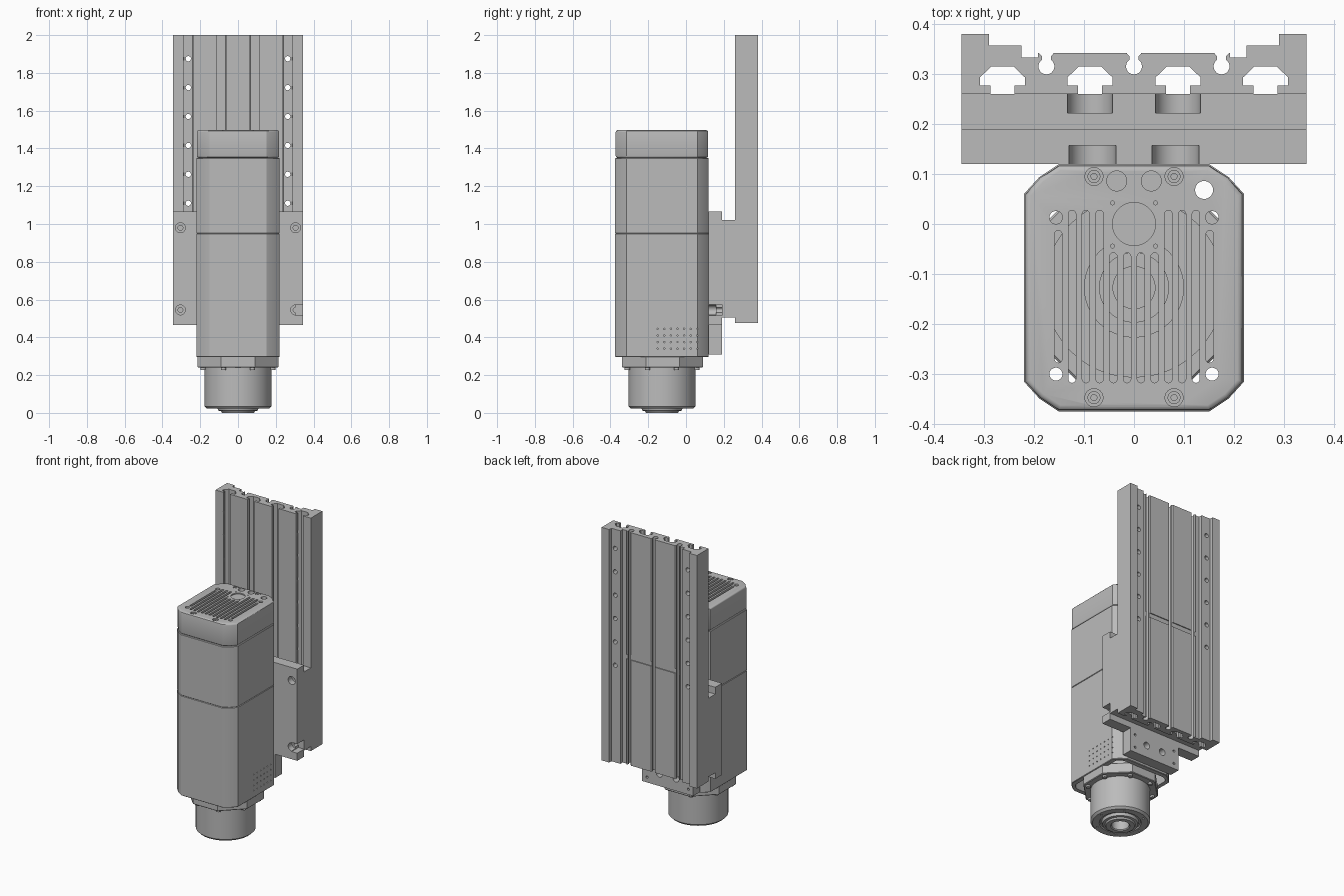
import bpy, bmesh, math
from math import pi, sin, cos
from mathutils import Matrix, Vector

cube = bpy.data.objects.get("Cube")
if cube:
    bpy.data.objects.remove(cube, do_unlink=True)

grey = bpy.data.materials.new("machined_grey")
grey.use_nodes = True
grey.diffuse_color = (0.5, 0.5, 0.5, 1)
grey.node_tree.nodes["Principled BSDF"].inputs["Base Color"].default_value = (0.5, 0.5, 0.5, 1)

CY = -0.127  # spindle axis


def prism(bm, pts, z0, z1, bevel=0, segments=2):
    """Extrude an xy outline from z0 to z1, optionally rounding both end rims."""
    verts = [bm.verts.new((x, y, z0)) for x, y in pts]
    face = bm.faces.new(verts)
    top = bmesh.ops.extrude_face_region(bm, geom=[face])["geom"]
    moved = [g for g in top if isinstance(g, bmesh.types.BMVert)]
    bmesh.ops.translate(bm, verts=moved, vec=(0, 0, z1 - z0))
    bmesh.ops.recalc_face_normals(bm, faces=bm.faces[:])
    if bevel:
        rims = [e for e in bm.edges if abs(e.verts[0].co.z - e.verts[1].co.z) < 1e-6]
        bmesh.ops.bevel(bm, geom=rims, offset=bevel, segments=segments, affect='EDGES', profile=0.5)


def box(bm, x0, x1, y0, y1, z0, z1):
    prism(bm, [(x0, y0), (x1, y0), (x1, y1), (x0, y1)], z0, z1)


def rod(bm, r, start, end, sides=32):
    a, b = Vector(start), Vector(end)
    rot = (b - a).to_track_quat('Z', 'Y').to_matrix().to_4x4()
    bmesh.ops.create_cone(bm, cap_ends=True, segments=sides, radius1=r, radius2=r,
                          depth=(b - a).length, matrix=Matrix.Translation((a + b) / 2) @ rot)


def lathe(bm, profile, y, steps=64):
    """Spin a closed (radius, z) profile about a vertical axis."""
    verts = [bm.verts.new((r, y, z)) for r, z in profile]
    edges = [bm.edges.new((verts[i], verts[(i + 1) % len(verts)])) for i in range(len(verts))]
    bmesh.ops.spin(bm, geom=verts + edges, cent=(0, y, 0), axis=(0, 0, 1),
                   angle=2 * pi, steps=steps, use_duplicate=False)
    bmesh.ops.remove_doubles(bm, verts=bm.verts[:], dist=1e-5)
    bmesh.ops.recalc_face_normals(bm, faces=bm.faces[:])


def make(name, bm):
    mesh = bpy.data.meshes.new(name)
    bm.to_mesh(mesh)
    bm.free()
    mesh.materials.append(grey)
    ob = bpy.data.objects.new(name, mesh)
    bpy.context.scene.collection.objects.link(ob)
    return ob


def finish(ob, cutter_bm=None):
    """Subtract the cutter shapes, then shade."""
    bpy.ops.object.select_all(action='DESELECT')
    bpy.context.view_layer.objects.active = ob
    ob.select_set(True)
    if cutter_bm:
        cutter = make(ob.name + "_cutter", cutter_bm)
        cutter.hide_render = True
        mod = ob.modifiers.new("cut", 'BOOLEAN')
        mod.operation, mod.solver, mod.object = 'DIFFERENCE', 'EXACT', cutter
        mod.use_self = True
        bpy.ops.object.modifier_apply(modifier="cut")
        bpy.data.objects.remove(cutter, do_unlink=True)
    bpy.ops.object.shade_smooth_by_angle(angle=math.radians(30))


def arc(cx, cy, r, a0, a1, n):
    return [(cx + r * cos(a0 + (a1 - a0) * i / n), cy + r * sin(a0 + (a1 - a0) * i / n))
            for i in range(n + 1)]


def outline(inset=0):
    """Square housing section with softly bowed corner chamfers."""
    x, back, front = 0.22 - inset, 0.12 - inset, -0.375 + inset
    right = [(0.15, front), (0.189 - inset / 2, -0.349 + inset / 2), (x, -0.315),
             (x, 0.06), (0.189 - inset / 2, 0.094 - inset / 2), (0.15, back)]
    return right + [(-px, py) for px, py in reversed(right)]


# Hollow housing sections
for name, z0, z1 in (("lower_housing", 0.295, 0.95), ("upper_housing", 0.95, 1.35)):
    bm, cut = bmesh.new(), bmesh.new()
    prism(bm, outline(), z0, z1, 0.003, 1)
    prism(cut, outline(0.03), z0 - 0.1, z1 + 0.1)
    if name == "lower_housing":  # small vent holes
        for i in range(7):
            for j in range(4):
                y, z = -0.15 + 0.035 * i, 0.34 + 0.035 * j
                rod(cut, 0.004, (0.21, y, z), (0.23, y, z), 8)
    finish(make(name, bm), cut)

# Top cap with vent slots, bolt pockets and ports
bm, cut = bmesh.new(), bmesh.new()
prism(bm, outline(0.003), 1.35, 1.497, 0.01, 3)
prism(cut, outline(0.033), 1.3, 1.46)
for i in range(12):
    x = (i - 5.5) * 0.0275
    y0, y1 = (-0.27, -0.02) if i in (0, 11) else (-0.31, -0.065) if 4 <= i <= 7 else (-0.31, 0.02)
    prism(cut, arc(x, y1, 0.0075, 0, pi, 6) + arc(x, y0, 0.0075, pi, 2 * pi, 6), 1.44, 1.52)
for s in (-1, 1):
    for y in (0.013, -0.3):
        rod(cut, 0.013, (s * 0.156, y, 1.44), (s * 0.156, y, 1.52), 20)
    for y in (0.095, -0.347):
        rod(cut, 0.018, (s * 0.08, y, 1.482), (s * 0.08, y, 1.52), 24)
    rod(cut, 0.02, (s * 0.0345, 0.086, 1.475), (s * 0.0345, 0.086, 1.52), 24)
    for y in (0.042, -0.044):
        rod(cut, 0.004, (s * 0.043, y, 1.485), (s * 0.043, y, 1.52), 10)
rod(cut, 0.018, (0.14, 0.068, 1.44), (0.14, 0.068, 1.52), 24)
rod(cut, 0.043, (0, 0, 1.49), (0, 0, 1.52), 40)
finish(make("vented_cap", bm), cut)

bm = bmesh.new()
for s in (-1, 1):
    for y in (0.095, -0.347):
        lathe(bm, [(0.006, 1.48), (0.013, 1.48), (0.013, 1.494), (0.006, 1.494)], 0, 16)
        bmesh.ops.translate(bm, verts=[v for v in bm.verts if abs(v.co.x) < 0.02 and abs(v.co.y) < 0.02],
                            vec=(s * 0.08, y, 0))
finish(make("cap_bolts", bm))

# Motor core and fan inside the housing
bm = bmesh.new()
for r, z0, z1 in ((0.18, 0.3, 1.15), (0.1, 1.15, 1.28), (0.07, 1.28, 1.32), (0.043, 1.32, 1.36)):
    rod(bm, r, (0, CY, z0), (0, CY, z1), 48)
finish(make("motor_core", bm))

# Octagonal collar and its bolts
bm = bmesh.new()
prism(bm, arc(0, CY + 0.003, 0.232, pi / 8, 2 * pi - pi / 8, 7), 0.24, 0.31, 0.004, 1)
finish(make("collar", bm))
bm = bmesh.new()
for i in range(8):
    a = i * pi / 4 + pi / 8
    x, y = 0.2 * cos(a), CY + 0.2 * sin(a)
    rod(bm, 0.014, (x, y, 0.228), (x, y, 0.25), 16)
finish(make("collar_bolts", bm))

# Spindle nose with bored end
bm, cut = bmesh.new(), bmesh.new()
lathe(bm, [(0.052, 0.2), (0.178, 0.25), (0.178, 0.035), (0.165, 0.022), (0.125, 0.022), (0.12, 0.03),
           (0.11, 0.03), (0.105, 0.012), (0.09, 0.01), (0.085, 0), (0.058, 0), (0.052, 0.006)], CY)
for i in range(6):
    x, y = 0.145 * cos(i * pi / 3), CY + 0.145 * sin(i * pi / 3)
    rod(cut, 0.007, (x, y, 0.01), (x, y, 0.04), 12)
finish(make("spindle_nose", bm), cut)
bm = bmesh.new()
rod(bm, 0.054, (0, CY, 0.1), (0, CY, 0.21))
finish(make("spindle_shaft", bm))

# Mounting plate: counterbored holes, one open side slot, scalloped top
bm, cut = bmesh.new(), bmesh.new()
box(bm, -0.345, 0.345, 0.12, 0.19, 0.465, 1.065)
for x, z in ((-0.305, 0.98), (0.305, 0.98), (-0.305, 0.545), (0.305, 0.545)):
    rod(cut, 0.026, (x, 0.1, z), (x, 0.16, z))
    rod(cut, 0.013, (x, 0.15, z), (x, 0.2, z), 20)
box(cut, 0.305, 0.36, 0.1, 0.2, 0.515, 0.575)
for s in (-1, 1):
    rod(cut, 0.047, (s * 0.083, 0.1, 1.065), (s * 0.083, 0.157, 1.065))
finish(make("mounting_plate", bm), cut)

bm, cut = bmesh.new(), bmesh.new()
box(bm, -0.345, 0.345, 0.19, 0.26, 0.505, 1.02)
for s in (-1, 1):
    rod(cut, 0.045, (s * 0.088, 0.222, 1.02), (s * 0.088, 0.27, 1.02))
finish(make("carriage_spacer", bm), cut)

# Lower bracket hanging under the plate
bm, cut = bmesh.new(), bmesh.new()
box(bm, -0.185, 0.185, 0.12, 0.19, 0.31, 0.465)
for s in (-1, 1):
    rod(cut, 0.022, (s * 0.06, 0.1, 0.39), (s * 0.06, 0.2, 0.39), 24)
    for z in (0.345, 0.43):
        rod(cut, 0.008, (s * 0.15, 0.17, z), (s * 0.15, 0.2, z), 12)
finish(make("lower_bracket", bm), cut)

# Slotted back rail
half = [(0.345, 0.26), (0.345, 0.38), (0.29, 0.38), (0.29, 0.357), (0.225, 0.357),
        (0.225, 0.333), (0.192, 0.333), (0.192, 0.342)]
bm, cut = bmesh.new(), bmesh.new()
prism(bm, half + [(-x, y) for x, y in reversed(half)], 0.475, 2.0)
for x in (-0.175, 0, 0.175):  # keyhole slots in the back
    ring = arc(x, 0.315, 0.016, pi / 2 + 0.6, 2.5 * pi - 0.6, 16)
    prism(cut, [(x + 0.022, 0.35), (x - 0.022, 0.35), (x - 0.009, 0.335)] + ring + [(x + 0.009, 0.335)],
          0.4, 2.1)
tee = [(0.024, 0.25), (0.024, 0.277), (0.045, 0.277), (0.045, 0.293), (0.022, 0.315)]
for x in (-0.263, -0.088, 0.088, 0.263):  # T slots in the front
    prism(cut, [(x + a, b) for a, b in tee] + [(x - a, b) for a, b in reversed(tee)], 0.4, 2.1)
for s in (-1, 1):
    for i in range(6):
        z = 1.875 - 0.153 * i
        rod(cut, 0.014, (s * 0.263, 0.3, z), (s * 0.263, 0.37, z), 20)
        rod(cut, 0.026, (s * 0.263, 0.25, z), (s * 0.263, 0.29, z), 24)
box(cut, -0.2, 0.2, 0.336, 0.36, 1.165, 1.195)
finish(make("back_rail", bm), cut)
